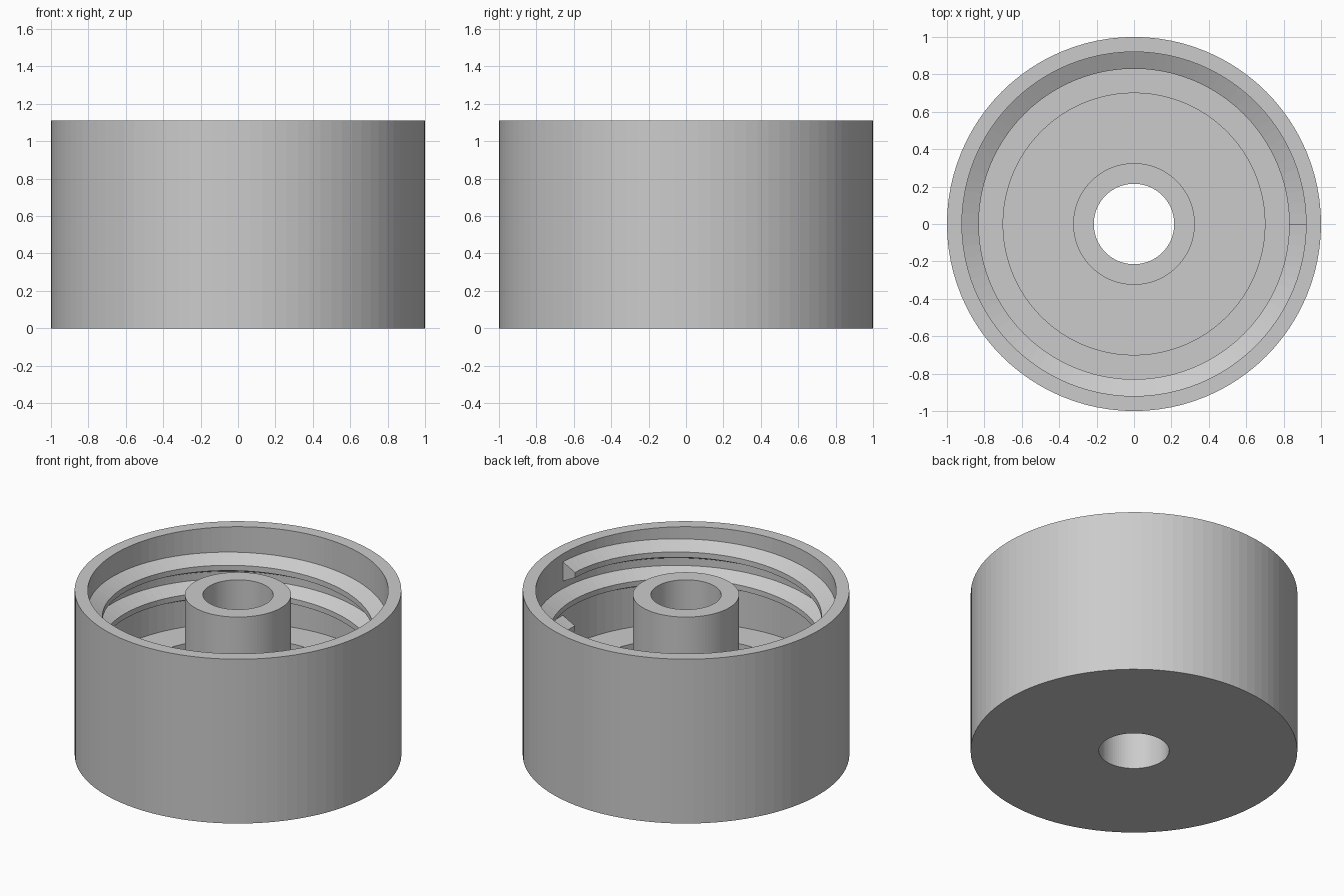
import bpy, bmesh, math

SEGMENTS = 96
PITCH = 0.18
TURNS = 2

cube = bpy.data.objects.get("Cube")
if cube:
    bpy.data.objects.remove(cube, do_unlink=True)

grey = bpy.data.materials.new("plain grey")
grey.use_nodes = True
colour = (0.6, 0.6, 0.6, 1)
grey.diffuse_color = colour
grey.node_tree.nodes["Principled BSDF"].inputs["Base Color"].default_value = colour


def sweep(name, profile, steps, start_z=0.0, rise=0.0, closed=True):
    """Carry a closed (radius, z) profile around the z axis, rising per step."""
    bm = bmesh.new()
    rings = []
    for i in range(steps if closed else steps + 1):
        a = 2 * math.pi * i / SEGMENTS
        rings.append([bm.verts.new((r * math.cos(a), r * math.sin(a), start_z + z + rise * i))
                      for r, z in profile])
    pairs = list(zip(rings, rings[1:]))
    if closed:
        pairs.append((rings[-1], rings[0]))
    else:
        bm.faces.new(rings[0])
        bm.faces.new(rings[-1])
    n = len(profile)
    for a, b in pairs:
        for j in range(n):
            k = (j + 1) % n
            bm.faces.new((a[j], a[k], b[k], b[j]))
    bmesh.ops.recalc_face_normals(bm, faces=bm.faces)
    mesh = bpy.data.meshes.new(name)
    bm.to_mesh(mesh)
    bm.free()
    mesh.materials.append(grey)
    obj = bpy.data.objects.new(name, mesh)
    bpy.context.collection.objects.link(obj)
    return obj


# Cap body: outer wall, inner shelf, recessed floor and hollow centre post
body_profile = [
    (1.0, 0), (1.0, 1.11), (0.92, 1.11), (0.92, 0.46), (0.70, 0.46),
    (0.70, 0.12), (0.325, 0.12), (0.325, 1.08), (0.215, 1.08), (0.215, 0),
]
sweep("cap_body", body_profile, SEGMENTS)

# Internal screw thread: trapezoid ridge, root sunk slightly into the wall
thread_profile = [
    (0.93, -0.065), (0.92, -0.065), (0.83, -0.018),
    (0.83, 0.018), (0.92, 0.065), (0.93, 0.065),
]
sweep("inner_thread", thread_profile, SEGMENTS * TURNS,
      start_z=0.99 - PITCH * TURNS, rise=PITCH / SEGMENTS, closed=False)
